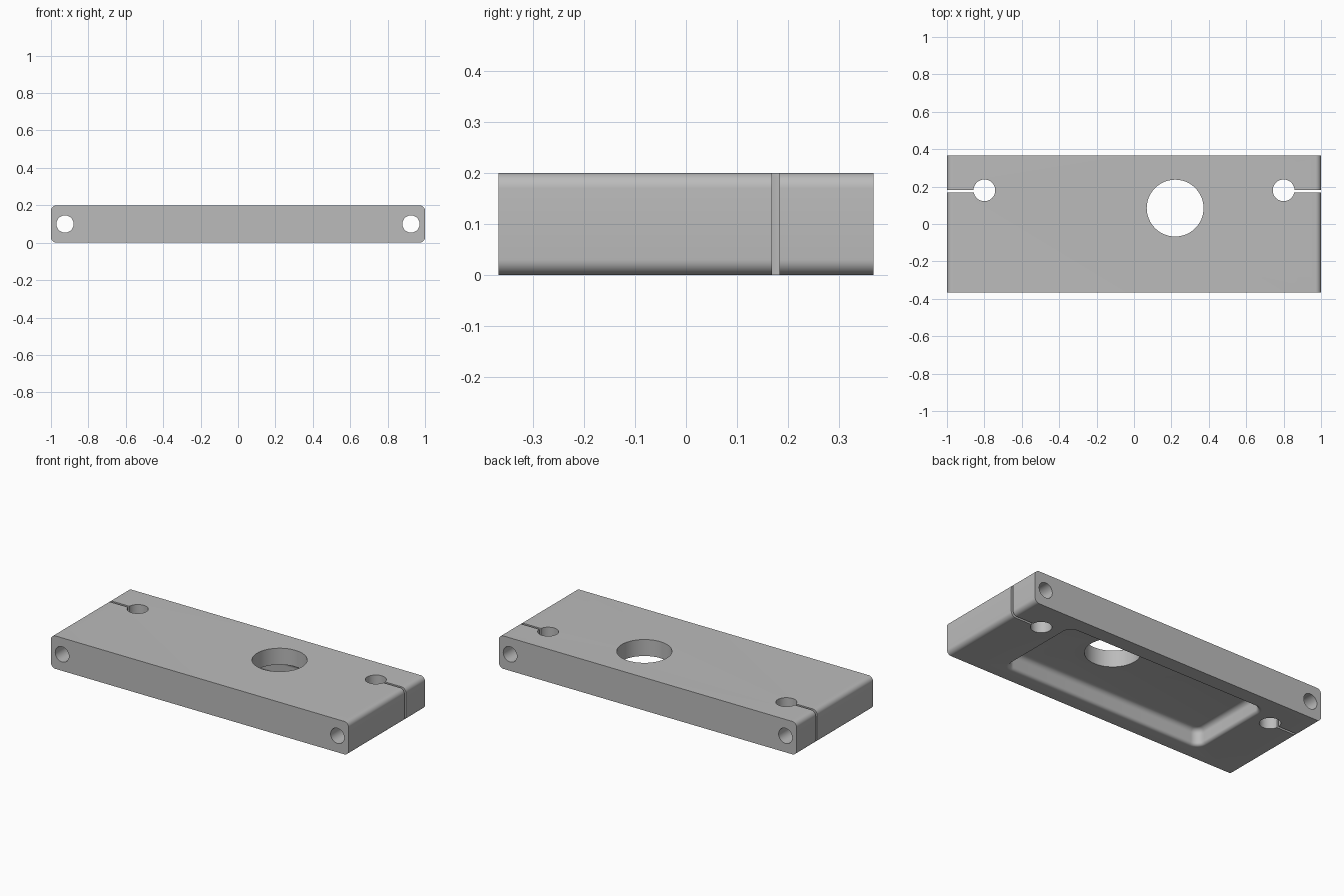
import bpy, bmesh, math
from math import sin, cos, pi
from mathutils import Matrix

cube = bpy.data.objects.get("Cube")
if cube:
    bpy.data.objects.remove(cube, do_unlink=True)

metal = bpy.data.materials.new("plain grey")
metal.use_nodes = True
grey = (0.5, 0.5, 0.5, 1)
metal.diffuse_color = grey
metal.node_tree.nodes["Principled BSDF"].inputs["Base Color"].default_value = grey


def rounded_rect(hx, hy, r, steps=8):
    """Outline of a rectangle with round corners."""
    pts = []
    for q, (sx, sy) in enumerate([(1, 1), (-1, 1), (-1, -1), (1, -1)]):
        for i in range(steps + 1):
            a = (q + i / steps) * pi / 2
            pts.append((sx * (hx - r) + r * cos(a), sy * (hy - r) + r * sin(a)))
    return pts


def loft(name, rings, matrix=Matrix()):
    """Closed solid through a stack of (outline, height) rings."""
    bm = bmesh.new()
    loops = [[bm.verts.new((x, y, z)) for x, y in pts] for pts, z in rings]
    for a, b in zip(loops, loops[1:]):
        for i in range(len(a)):
            j = (i + 1) % len(a)
            bm.faces.new((a[i], a[j], b[j], b[i]))
    bm.faces.new(loops[0][::-1])
    bm.faces.new(loops[-1])
    bm.transform(matrix)
    bmesh.ops.recalc_face_normals(bm, faces=bm.faces)
    mesh = bpy.data.meshes.new(name)
    bm.to_mesh(mesh)
    bm.free()
    obj = bpy.data.objects.new(name, mesh)
    mesh.materials.append(metal)
    bpy.context.collection.objects.link(obj)
    return obj


def drill(name, x, y, z, r, length, matrix=Matrix()):
    circle = [(r * cos(i * pi / 24), r * sin(i * pi / 24)) for i in range(48)]
    return loft(name, [(circle, -length), (circle, length)],
                Matrix.Translation((x, y, z)) @ matrix)


# Plate: rounded end profile extruded front to back
HALF_Y, HEIGHT = 0.367, 0.2
along_y = Matrix.Rotation(pi / 2, 4, 'X')
section = rounded_rect(1, HEIGHT / 2, 0.03)
plate = loft("plate", [(section, -HALF_Y), (section, HALF_Y)],
             Matrix.Translation((0, 0, HEIGHT / 2)) @ along_y)

# Underside pocket: rounded lip, straight wall, rounded ceiling edge
lip, fillet, depth = 0.02, 0.03, 0.1
steps = [i / 6 * pi / 2 for i in range(7)]
path = [(lip, -0.05)]
path += [(lip * (1 - sin(a)), lip * (1 - cos(a))) for a in steps]
path += [(-fillet * (1 - cos(a)), depth - fillet * (1 - sin(a))) for a in steps]
cutters = [loft("pocket_cutter",
                [(rounded_rect(0.67 + o, 0.265 + o, 0.05 + o), z) for o, z in path])]

# Large bore, clamp holes with slots, and long side holes
cutters.append(drill("bore_cutter", 0.22, 0.085, 0.1, 0.152, 0.3))
slot = rounded_rect(0.12, 0.007, 0.001, 1)
for side in (-1, 1):
    cutters.append(drill("clamp_hole_cutter", side * 0.8, 0.18, 0.1, 0.058, 0.3))
    cutters.append(loft("slot_cutter", [(slot, -0.1), (slot, 0.3)],
                        Matrix.Translation((side * 0.92, 0.176, 0))))
    cutters.append(drill("side_hole_cutter", side * 0.925, 0, 0.1, 0.046, 0.6, along_y))

for c in cutters:
    mod = plate.modifiers.new(c.name, 'BOOLEAN')
    mod.operation, mod.solver, mod.object = 'DIFFERENCE', 'EXACT', c

# Apply the cuts, then remove the cutters
bpy.context.view_layer.update()
bpy.context.view_layer.objects.active = plate
plate.select_set(True)
for m in list(plate.modifiers):
    bpy.ops.object.modifier_apply(modifier=m.name)
for c in cutters:
    bpy.data.objects.remove(c, do_unlink=True)
bpy.ops.object.shade_smooth_by_angle(angle=math.radians(35))
